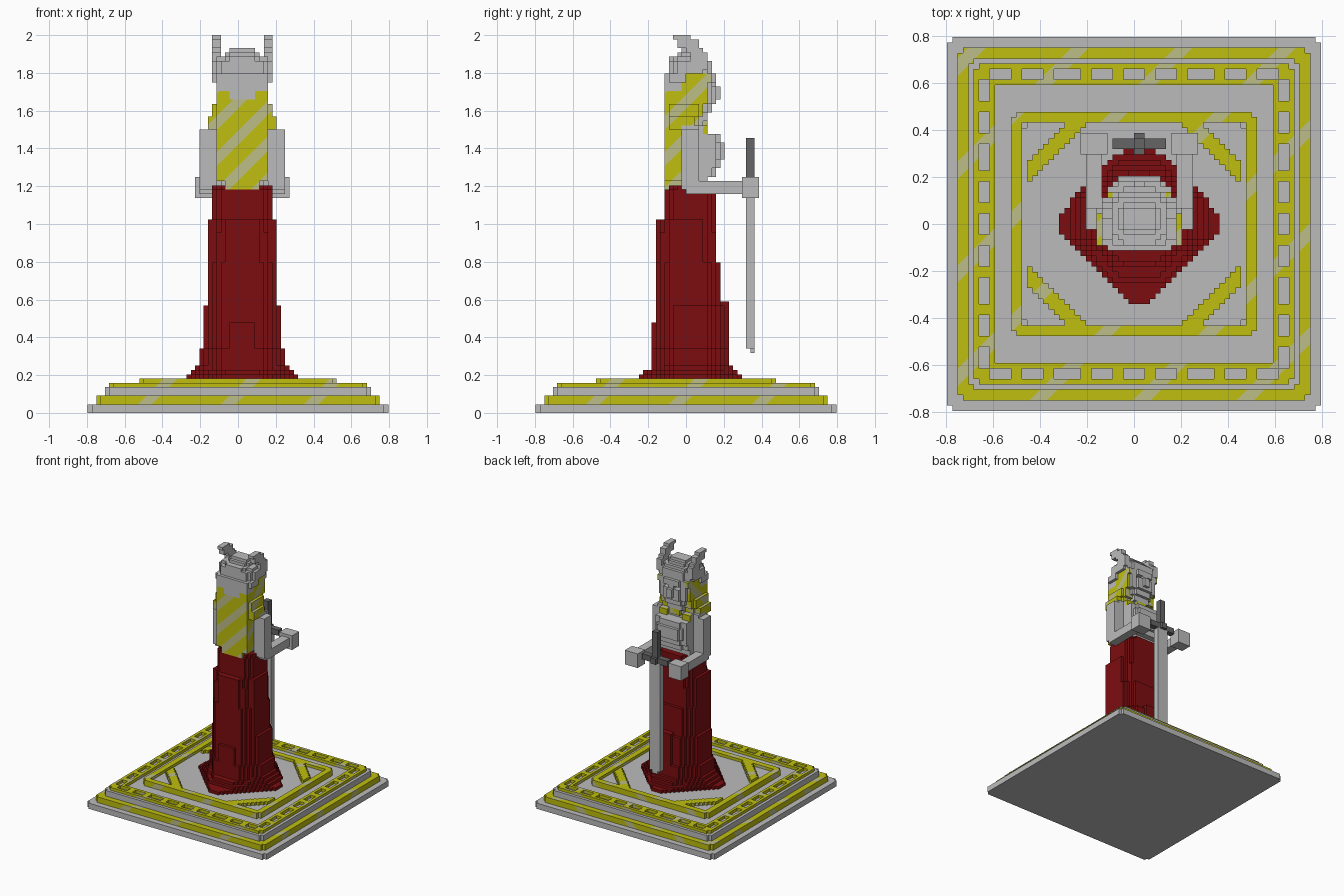
import bpy, bmesh, math
from mathutils import Vector

old = bpy.data.objects.get("Cube")
if old:
    bpy.data.objects.remove(old, do_unlink=True)

V = 2 / 88          # block size
CX = V              # figure's centre line
used = set()        # blocks already taken by a part


def material(name, rgb):
    m = bpy.data.materials.new(name)
    m.use_nodes = True
    m.diffuse_color = (*rgb, 1)
    m.node_tree.nodes["Principled BSDF"].inputs["Base Color"].default_value = (*rgb, 1)
    return m


STONE = material("light grey", (0.50, 0.50, 0.50))
STEEL = material("dark grey", (0.13, 0.13, 0.13))
GOLD = material("yellow", (0.52, 0.52, 0.005))
PALE = material("pale yellow", (0.51, 0.51, 0.25))
RED = material("dark red", (0.205, 0.004, 0.005))


def span(a, b):
    return range(round(a / V), round(b / V))


def slab(z0, z1, hw, y0, y1, corner=2.0):
    """Blocks of a layer centred on the figure; corner < 2 cuts its corners."""
    yc, hd = (y0 + y1) / 2, (y1 - y0) / 2
    cells = set()
    for i in range(-20, 22):
        for j in range(-20, 21):
            u, v = abs((i + .5) * V - CX) / hw, abs((j + .5) * V - yc) / hd
            if u < 1 and v < 1 and u + v < corner:
                cells.update((i, j, k) for k in span(z0, z1))
    return cells


def stack(layers):
    return set().union(*(slab(*layer) for layer in layers))


def box(x0, x1, y0, y1, z0, z1, sides=(1,)):
    """Blocks of a box, x measured from the centre line; sides=(1, -1) mirrors it."""
    cells = set()
    for i in span(x0, x1):
        for s in sides:
            ii = 1 + i if s > 0 else -i
            cells.update((ii, j, k) for j in span(y0, y1) for k in span(z0, z1))
    return cells


def add_stripes(bm, period, width, phase):
    """Cut diagonal stripes into the faces and give them the second material."""
    def axis_of(f):
        return max(range(3), key=lambda a: abs(f.normal[a]))
    # stripe direction for faces along x, y and z
    dirs = [Vector((0, -1, 1)), Vector((-1, 0, 1)), Vector((-1, 1, 0))]
    for axis, d in enumerate(dirs):
        vals = [d.dot(v.co) for v in bm.verts]
        for n in range(math.floor((min(vals) - phase) / period) - 1,
                       math.ceil((max(vals) - phase) / period) + 1):
            for t in (phase + n * period, phase + n * period + width):
                bm.normal_update()
                fs = [f for f in bm.faces if axis_of(f) == axis]
                es = {e for f in fs for e in f.edges}
                vs = {v for f in fs for v in f.verts}
                bmesh.ops.bisect_plane(bm, geom=fs + list(es) + list(vs), dist=1e-5,
                                       plane_co=d * (t / 2), plane_no=d)
    bm.normal_update()
    for f in bm.faces:
        t = dirs[axis_of(f)].dot(f.calc_center_median())
        f.material_index = int((t - phase) % period < width)


SIDES = [((1, 0, 0), [(1, 0, 0), (1, 1, 0), (1, 1, 1), (1, 0, 1)]),
         ((-1, 0, 0), [(0, 0, 0), (0, 0, 1), (0, 1, 1), (0, 1, 0)]),
         ((0, 1, 0), [(0, 1, 0), (0, 1, 1), (1, 1, 1), (1, 1, 0)]),
         ((0, -1, 0), [(0, 0, 0), (1, 0, 0), (1, 0, 1), (0, 0, 1)]),
         ((0, 0, 1), [(0, 0, 1), (1, 0, 1), (1, 1, 1), (0, 1, 1)]),
         ((0, 0, -1), [(0, 0, 0), (0, 1, 0), (1, 1, 0), (1, 0, 0)])]


def build(name, cells, mat, stripe=None):
    """Skin a set of blocks with faces, keeping clear of earlier parts."""
    cells = cells - used
    used.update(cells)
    bm, verts = bmesh.new(), {}
    for c in sorted(cells):
        for n, quad in SIDES:
            if tuple(a + b for a, b in zip(c, n)) in cells:
                continue
            corners = []
            for q in quad:
                p = tuple(a + b for a, b in zip(c, q))
                if p not in verts:
                    verts[p] = bm.verts.new(Vector(p) * V)
                corners.append(verts[p])
            bm.faces.new(corners)
    if stripe:
        add_stripes(bm, *stripe)
    bmesh.ops.dissolve_limit(bm, angle_limit=0.01, verts=bm.verts[:], edges=bm.edges[:],
                             delimit={'MATERIAL'})
    me = bpy.data.meshes.new(name)
    bm.to_mesh(me)
    bm.free()
    for m in ([mat, PALE] if stripe else [mat]):
        me.materials.append(m)
    bpy.context.collection.objects.link(bpy.data.objects.new(name, me))


# ---- plinth: square steps with notched corners
def plate(hx, hy, k0, k1, keep=lambda a, b: True):
    return {(i, j, k) for i in range(-hx, hx) for j in range(-hy, hy) for k in range(k0, k1)
            if abs(i + .5) + abs(j + .5) < hx + hy - 1.5 and keep(abs(i + .5), abs(j + .5))}


def dashed(a, b):
    far, near = max(a, b), min(a, b)
    gap = 27 < far < 29 and abs((near + 3.15) % 6.3 - 3.15) < 2.2
    return far > 26 and not gap


def frame(a, b):
    return a > 21 or b > 19 or (abs(a + b - 29.7) < 2 and a < 20 and b < 19)


TRIM = (0.44, 0.075, 0.06)
build("plinth_bottom_step", plate(35, 35, 0, 2), STONE)
build("plinth_gold_step", plate(33, 33, 2, 4), GOLD, TRIM)
build("plinth_upper_step", plate(31, 31, 4, 6), STONE)
build("plinth_dashed_trim", plate(30, 30, 6, 7, dashed), GOLD, TRIM)
build("plinth_floor", plate(21, 19, 6, 7), STONE)
build("plinth_top_frame", plate(23, 21, 6, 8, frame), GOLD, TRIM)

# ---- arms, hands and sword
both = (1, -1)
build("arms", box(.136, .227, -.02, .07, 1.18, 1.50, both)
      | box(.136, .18, -.02, .07, 1.50, 1.53, both)
      | box(.159, .227, 0, .30, 1.16, 1.23, both), STONE)
build("hands", box(.136, .25, .295, .386, 1.14, 1.25, both), STONE)
build("sword_hilt", box(-.023, .023, .318, .364, 1.20, 1.46)
      | box(-.114, .114, .318, .364, 1.20, 1.25)
      | box(-.023, .023, .295, .386, 1.20, 1.25), STEEL)
build("sword_blade", box(-.046, .046, .318, .364, .34, 1.20)
      | box(-.023, .023, .341, .364, .318, .34), STONE)

# ---- head, horned helmet
build("helmet", stack([
    (1.66, 1.70, .07, -.115, -.04), (1.70, 1.75, .135, -.115, -.02, 1.7),
    (1.75, 1.79, .15, -.115, .01, 1.7), (1.79, 1.86, .155, -.10, .14, 1.5),
    (1.86, 1.89, .135, -.08, .115, 1.5), (1.89, 1.91, .10, -.05, .09, 1.5),
    (1.91, 1.94, .065, -.02, .07, 1.7)]), STONE)
horns = [(1.82, 1.87, .05, .11), (1.87, 1.91, .02, .115), (1.91, 1.94, 0, .09),
         (1.94, 1.97, -.04, .07), (1.97, 2.0, -.07, .023)]
build("horns", set().union(*(box(.114, .16, y0, y1, z0, z1, both)
                             for z0, z1, y0, y1 in horns)), STONE)
eyes = box(.023, .068, .114, .16, 1.73, 1.755, both)
build("face", (stack([
    (1.50, 1.55, .06, 0, .09), (1.55, 1.59, .07, 0, .125, 1.6),
    (1.59, 1.64, .09, 0, .14, 1.6), (1.64, 1.80, .105, -.02, .15, 1.7)])
    | box(-.023, .023, .13, .182, 1.66, 1.73)) - eyes, STONE)

# ---- body
build("torso", stack([
    (1.18, 1.25, .135, -.02, .12, 1.7), (1.25, 1.29, .13, -.02, .16, 1.6),
    (1.29, 1.34, .135, -.02, .185, 1.6), (1.34, 1.43, .137, -.02, .205, 1.6),
    (1.43, 1.48, .137, -.02, .18, 1.6), (1.48, 1.52, .137, -.02, .10, 1.7)]), STONE)
build("hair", stack([
    (1.18, 1.23, .09, -.115, -.02), (1.23, 1.50, .14, -.115, -.02),
    (1.50, 1.56, .185, -.115, .07, 1.6), (1.56, 1.64, .16, -.115, .10, 1.7),
    (1.64, 1.75, .14, -.115, .125, 1.8), (1.75, 1.80, .14, -.08, .14, 1.85)])
    | box(.068, .136, .045, .114, 1.43, 1.52, both)
    | box(-.045, .045, .07, .114, 1.50, 1.55),
    GOLD, (0.19, 0.075, 0.09))

# ---- robe, flaring towards the floor
build("robe", stack([
    (.159, .182, .34, -.34, .33, 1.10), (.182, .205, .30, -.25, .30, 1.30),
    (.205, .227, .265, -.22, .265, 1.35), (.227, .25, .245, -.19, .25, 1.4),
    (.25, .34, .23, -.18, .23, 1.4), (.34, .57, .205, -.16, .205, 1.45),
    (.57, .80, .182, -.16, .185, 1.5), (.80, 1.03, .182, -.16, .17, 1.45),
    (1.03, 1.18, .16, -.125, .17, 1.5), (1.18, 1.205, .15, -.115, .155, 1.5)])
    # pleats
    | box(-.068, .068, -.18, -.12, .182, .48) | box(-.045, .045, .15, .227, .182, .60)
    | box(.10, .136, -.136, .15, .182, .95, both), RED)
